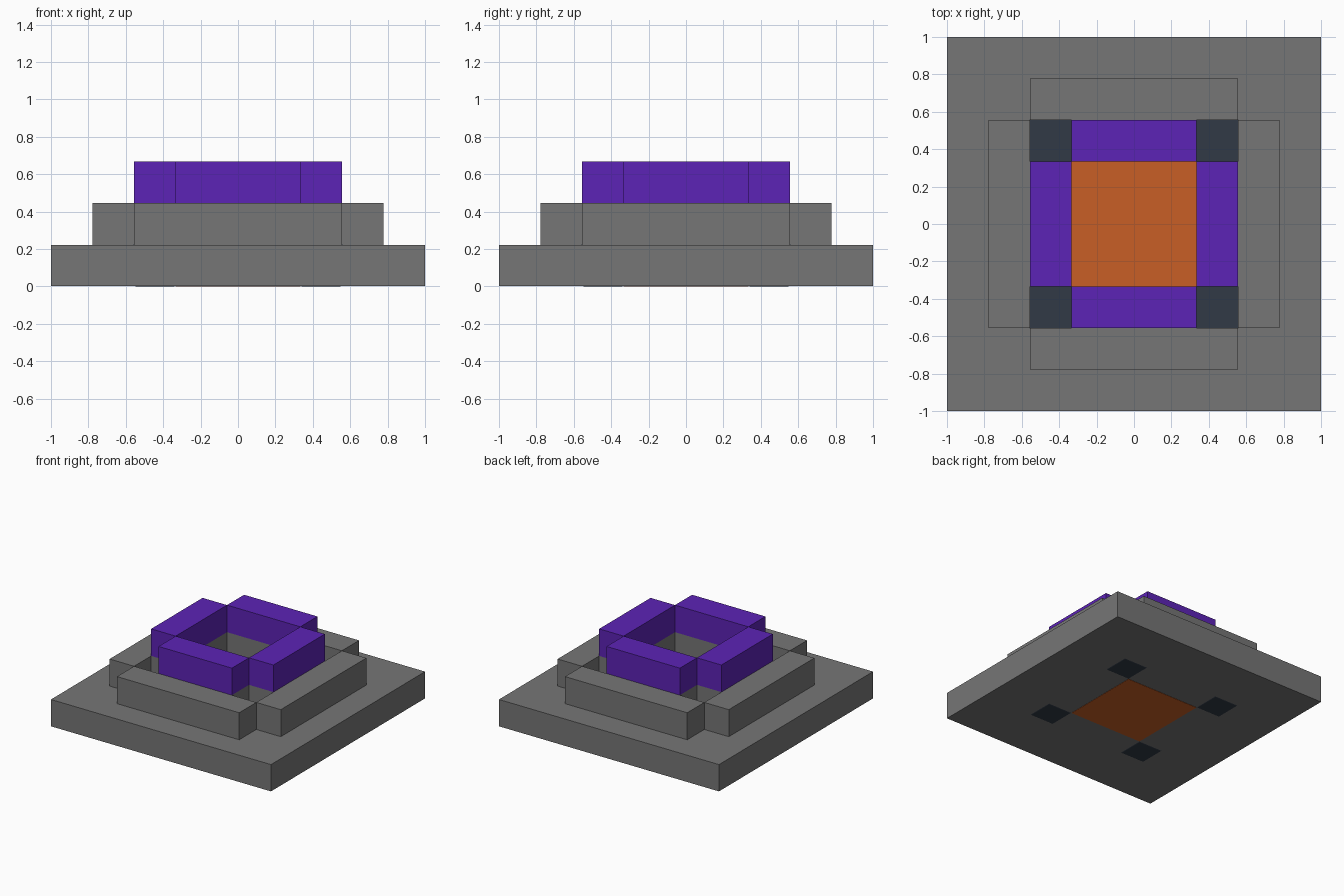
import bpy
import bmesh

if "Cube" in bpy.data.objects:
    bpy.data.objects.remove(bpy.data.objects["Cube"], do_unlink=True)

U = 2 / 9      # one block of the nine by nine layout
LIP = 0.002    # inlays stand this far proud of the base


def material(name, rgb):
    def linear(c):
        c /= 255
        return c / 12.92 if c < 0.04 else ((c + 0.055) / 1.055) ** 2.4
    colour = [linear(c) for c in rgb] + [1]
    mat = bpy.data.materials.new(name)
    mat.use_nodes = True
    mat.diffuse_color = colour
    mat.node_tree.nodes["Principled BSDF"].inputs["Base Color"].default_value = colour
    return mat


stone = material("grey stone", (118, 118, 118))
purple = material("purple", (92, 35, 182))
orange = material("orange", (200, 95, 38))
slate = material("dark slate", (49, 58, 70))


def box(name, low, high, mat, chamfer=0):
    """Box between two corners; chamfer trims the rim of its underside."""
    bm = bmesh.new()
    bmesh.ops.create_cube(bm, size=1)
    for v in bm.verts:
        v.co = [h if c > 0 else l for c, l, h in zip(v.co, low, high)]
    if chamfer:
        rim = [e for e in bm.edges if all(v.co.z == low[2] for v in e.verts)]
        bmesh.ops.bevel(bm, geom=rim, offset=chamfer, segments=2,
                        profile=0.5, affect='EDGES')
    mesh = bpy.data.meshes.new(name)
    bm.to_mesh(mesh)
    bm.free()
    mesh.materials.append(mat)
    obj = bpy.data.objects.new(name, mesh)
    bpy.context.collection.objects.link(obj)
    return obj


def ring(name, near, far, half, layer, mat):
    """Four bars around the centre, one on each side."""
    z0, z1 = layer * U, (layer + 1) * U
    for label, s in (("left", 1), ("right", -1)):
        x0, x1 = sorted((s * near * U, s * far * U))
        box(f"{label}_{name}", (x0, -half * U, z0), (x1, half * U, z1), mat)
    for label, s in (("back", 1), ("front", -1)):
        y0, y1 = sorted((s * near * U, s * far * U))
        box(f"{label}_{name}", (-half * U, y0, z0), (half * U, y1, z1), mat)


# Wide base with the pool floor set into its centre
box("base", (-1, -1, LIP), (1, 1, U), stone)
box("pool_floor", (-1.5 * U, -1.5 * U, 0), (1.5 * U, 1.5 * U, U + LIP), orange)

# Corner blocks set into the base
for sx, side in ((1, "left"), (-1, "right")):
    for sy, end in ((1, "back"), (-1, "front")):
        x, y, h = sx * 2 * U, sy * 2 * U, U / 2 + LIP
        box(f"{end}_{side}_corner_block", (x - h, y - h, 0),
            (x + h, y + h, U + 2 * LIP), slate, chamfer=0.01)

# Outer step, inner wall and the purple rim above it
ring("step", 2.5, 3.5, 2.5, 1, stone)
ring("inner_wall", 1.5, 2.5, 1.5, 1, stone)
ring("rim", 1.5, 2.5, 1.5, 2, purple)
